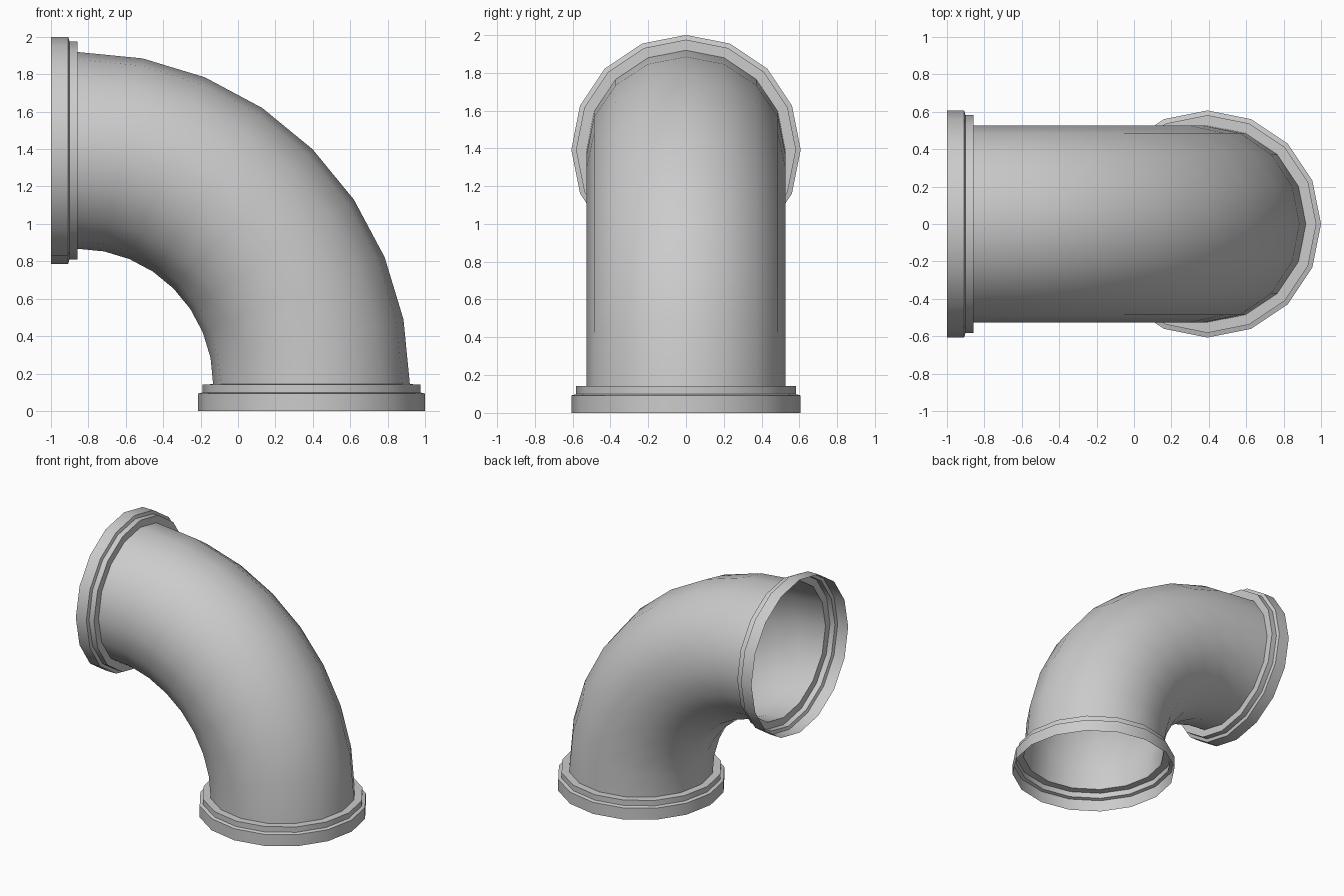
import bpy, bmesh
from math import cos, sin, pi
from mathutils import Vector

cube = bpy.data.objects.get("Cube")
if cube:
    bpy.data.objects.remove(cube, do_unlink=True)

SIDES = 16
BEND_STEPS = 8
BEND_RADIUS = 1.25
COLLAR = 0.143                       # length of each end collar
PIPE_R, RING_R, FLANGE_R = 0.526, 0.582, 0.607
CENTRE = Vector((COLLAR - 1, 0, COLLAR))   # centre of the bend
Y = Vector((0, 1, 0))

grey = bpy.data.materials.new("grey_metal")
grey.use_nodes = True
colour = (0.6, 0.6, 0.6, 1)
grey.diffuse_color = colour
grey.node_tree.nodes["Principled BSDF"].inputs["Base Color"].default_value = colour


def sweep(name, stations):
    """Skin open rings; each station is (bend angle, shift along the pipe, radius)."""
    bm = bmesh.new()
    rings = []
    for angle, shift, radius in stations:
        out = Vector((cos(angle), 0, sin(angle)))
        along = Vector((-sin(angle), 0, cos(angle)))
        mid = CENTRE + out * BEND_RADIUS + along * shift
        rings.append([bm.verts.new(mid + radius * (out * cos(a) + Y * sin(a)))
                      for a in (2 * pi * i / SIDES for i in range(SIDES))])
    for low, high in zip(rings, rings[1:]):
        for i in range(SIDES):
            j = (i + 1) % SIDES
            bm.faces.new((low[i], low[j], high[j], high[i]))
    mesh = bpy.data.meshes.new(name)
    bm.to_mesh(mesh)
    bm.free()
    mesh.materials.append(grey)
    obj = bpy.data.objects.new(name, mesh)
    bpy.context.collection.objects.link(obj)
    bpy.ops.object.select_all(action='DESELECT')
    obj.select_set(True)
    bpy.context.view_layer.objects.active = obj
    bpy.ops.object.shade_smooth_by_angle(angle=pi / 6)


# Quarter-turn pipe
sweep("pipe_bend", [(pi / 2 * i / BEND_STEPS, 0, PIPE_R) for i in range(BEND_STEPS + 1)])

# Stepped hollow collar, from the open rim in to the pipe
profile = [(COLLAR, FLANGE_R), (0.051, FLANGE_R), (0.044, RING_R), (0.001, RING_R), (0, PIPE_R)]
sweep("bottom_collar", [(0, -d, r) for d, r in profile])
sweep("side_collar", [(pi / 2, d, r) for d, r in reversed(profile)])
